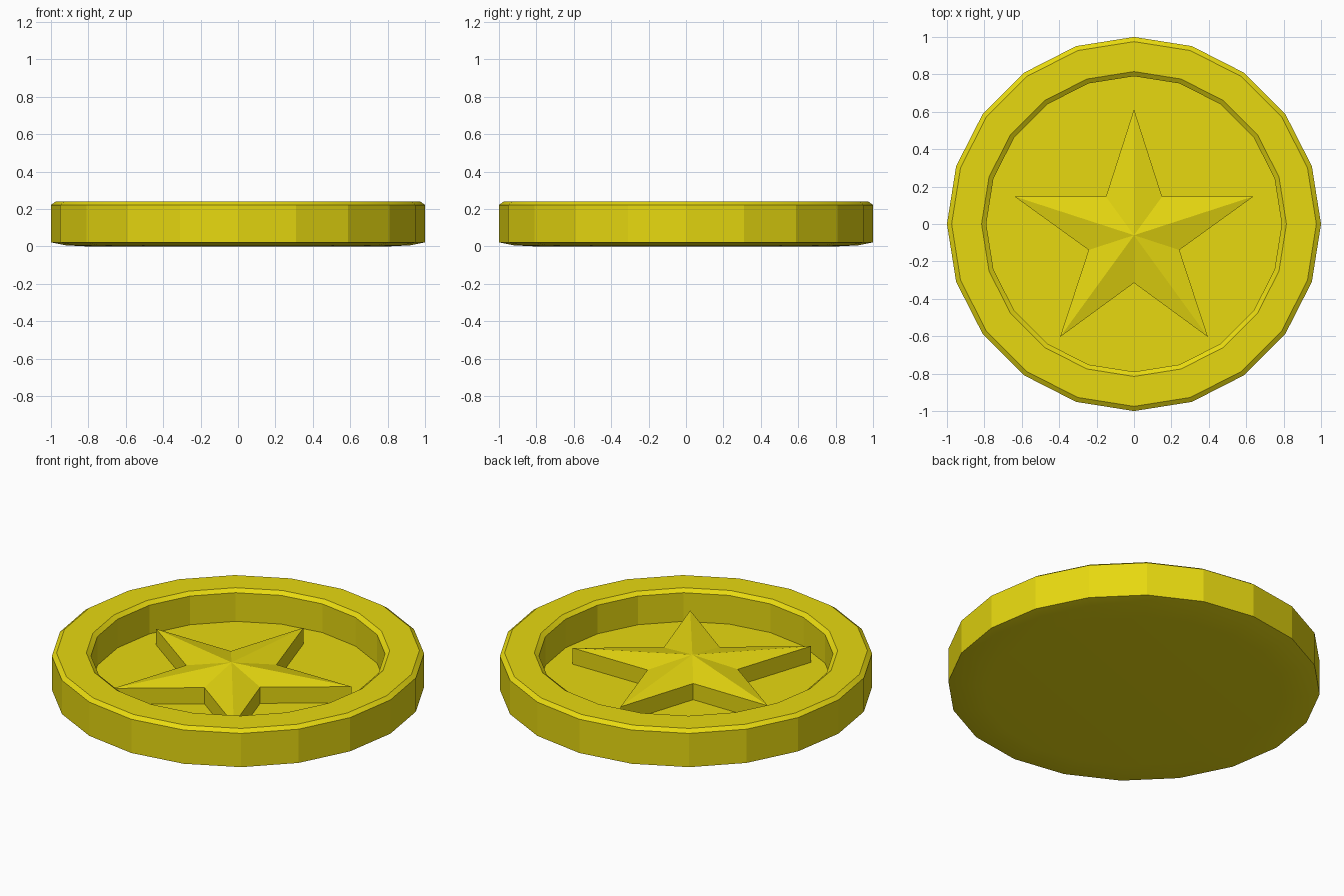
import bpy, bmesh, math

if "Cube" in bpy.data.objects:
    bpy.data.objects.remove(bpy.data.objects["Cube"])

gold = bpy.data.materials.new("gold")
gold.diffuse_color = (0.8, 0.69, 0.005, 1)
gold.use_nodes = True
gold.node_tree.nodes["Principled BSDF"].inputs["Base Color"].default_value = gold.diffuse_color


def finish(name, bm):
    bmesh.ops.recalc_face_normals(bm, faces=bm.faces)
    me = bpy.data.meshes.new(name)
    bm.to_mesh(me)
    bm.free()
    me.materials.append(gold)
    ob = bpy.data.objects.new(name, me)
    bpy.context.collection.objects.link(ob)
    return ob


def bridge(bm, a, b):
    n = len(a)
    for i in range(n):
        bm.faces.new((a[i], a[(i + 1) % n], b[(i + 1) % n], b[i]))


# Coin: 20-sided lathe, slightly domed underside, chamfered rim, recessed face
SIDES = 20
profile = [(0.80, 0), (0.92, 0.006), (1, 0.022), (1, 0.222), (0.975, 0.24),
           (0.815, 0.24), (0.79, 0.222), (0.79, 0.052)]
bm = bmesh.new()
rings = [[bm.verts.new((r * math.cos(2 * math.pi * i / SIDES),
                        r * math.sin(2 * math.pi * i / SIDES), z))
          for i in range(SIDES)] for r, z in profile]
for a, b in zip(rings, rings[1:]):
    bridge(bm, a, b)
bm.faces.new(rings[0])
bm.faces.new(rings[-1])
coin = finish("coin_body", bm)
bpy.context.view_layer.objects.active = coin
coin.select_set(True)
bpy.ops.object.shade_smooth_by_angle(angle=math.radians(15))

# Star: straight sides with a raised faceted top
CY = -0.06
bm = bmesh.new()


def star_ring(z):
    ring = []
    for i in range(10):
        a = math.pi / 2 + i * math.pi / 5
        r = 0.255 if i % 2 else 0.673
        ring.append(bm.verts.new((r * math.cos(a), CY + r * math.sin(a), z)))
    return ring


low, high = star_ring(0.045), star_ring(0.148)
bridge(bm, low, high)
peak = bm.verts.new((0, CY, 0.2))
for i in range(10):
    bm.faces.new((high[i], high[(i + 1) % 10], peak))
bm.faces.new(low)
finish("star", bm)
